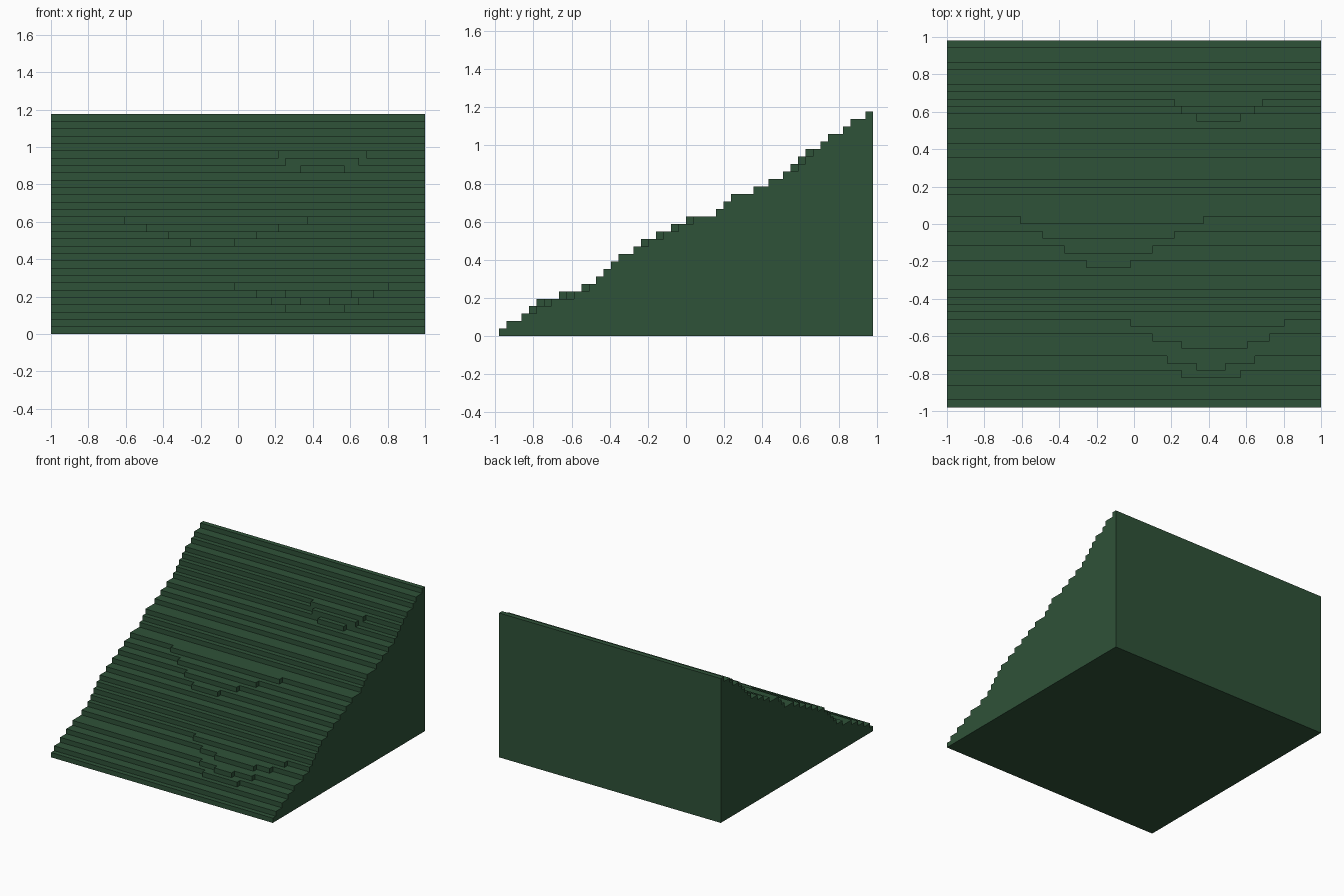
import bpy
import bmesh

cube = bpy.data.objects.get("Cube")
if cube:
    bpy.data.objects.remove(cube, do_unlink=True)

U = 2 / 51                      # edge of one block
WIDTH, DEPTH = 51, 50           # size in blocks

# Single green material
green = bpy.data.materials.new("dark_green")
green.use_nodes = True
COLOR = (0.028, 0.084, 0.040, 1.0)
green.diffuse_color = COLOR
bsdf = next(n for n in green.node_tree.nodes if n.type == 'BSDF_PRINCIPLED')
bsdf.inputs["Base Color"].default_value = COLOR
bsdf.inputs["Roughness"].default_value = 0.9


def extrude_profile(name, profile, x0, x1):
    """Extrude a (y, z) outline in blocks from column x0 to column x1."""
    bm = bmesh.new()
    verts = [bm.verts.new(((x0 - WIDTH / 2) * U, (y - DEPTH / 2) * U, z * U))
             for y, z in profile]
    face = bm.faces.new(verts)
    ext = bmesh.ops.extrude_face_region(bm, geom=[face])
    moved = [g for g in ext["geom"] if isinstance(g, bmesh.types.BMVert)]
    bmesh.ops.translate(bm, verts=moved, vec=((x1 - x0) * U, 0, 0))
    bmesh.ops.recalc_face_normals(bm, faces=bm.faces)
    mesh = bpy.data.meshes.new(name)
    bm.to_mesh(mesh)
    bm.free()
    mesh.materials.append(green)
    obj = bpy.data.objects.new(name, mesh)
    bpy.context.collection.objects.link(obj)
    return obj


# Front edge of each one-block-high terrace, from the bottom up
STEPS = [0, 1, 3, 5, 7, 10, 12, 13, 14, 15, 16, 18, 20, 22, 24, 26, 29, 30, 31,
         34, 36, 38, 40, 41, 42, 43, 44, 46, 47, 49]

# Terraced slope: stair outline closed by the back and the floor
outline = []
for level, y in enumerate(STEPS):
    outline += [(y, level), (y, level + 1)]
outline += [(DEPTH, len(STEPS)), (DEPTH, 0)]
extrude_profile("terraced_slope", outline, 0, WIDTH)

# Ledges bulging from the terraces: level, rows ahead of the edge, x start, x end
LEDGES = {
    "lower_ledge": [(4, 1, 32, 40), (5, 1, 30, 42), (5, 2, 34, 38),
                    (6, 1, 28, 44), (6, 2, 32, 41), (7, 1, 25, 46)],
    "middle_ledge": [(13, 1, 19, 25), (14, 1, 16, 28), (15, 1, 13, 31),
                     (16, 1, 10, 35)],
    "upper_ledge": [(23, 1, 34, 40), (24, 1, 32, 42), (25, 1, 31, 43)],
}
for name, rows in LEDGES.items():
    for i, (level, row, x0, x1) in enumerate(rows, 1):
        y = STEPS[level - 1] - row
        box = [(y, level - 1), (y, level), (y + 1, level), (y + 1, level - 1)]
        extrude_profile(f"{name}_{i}", box, x0, x1)
